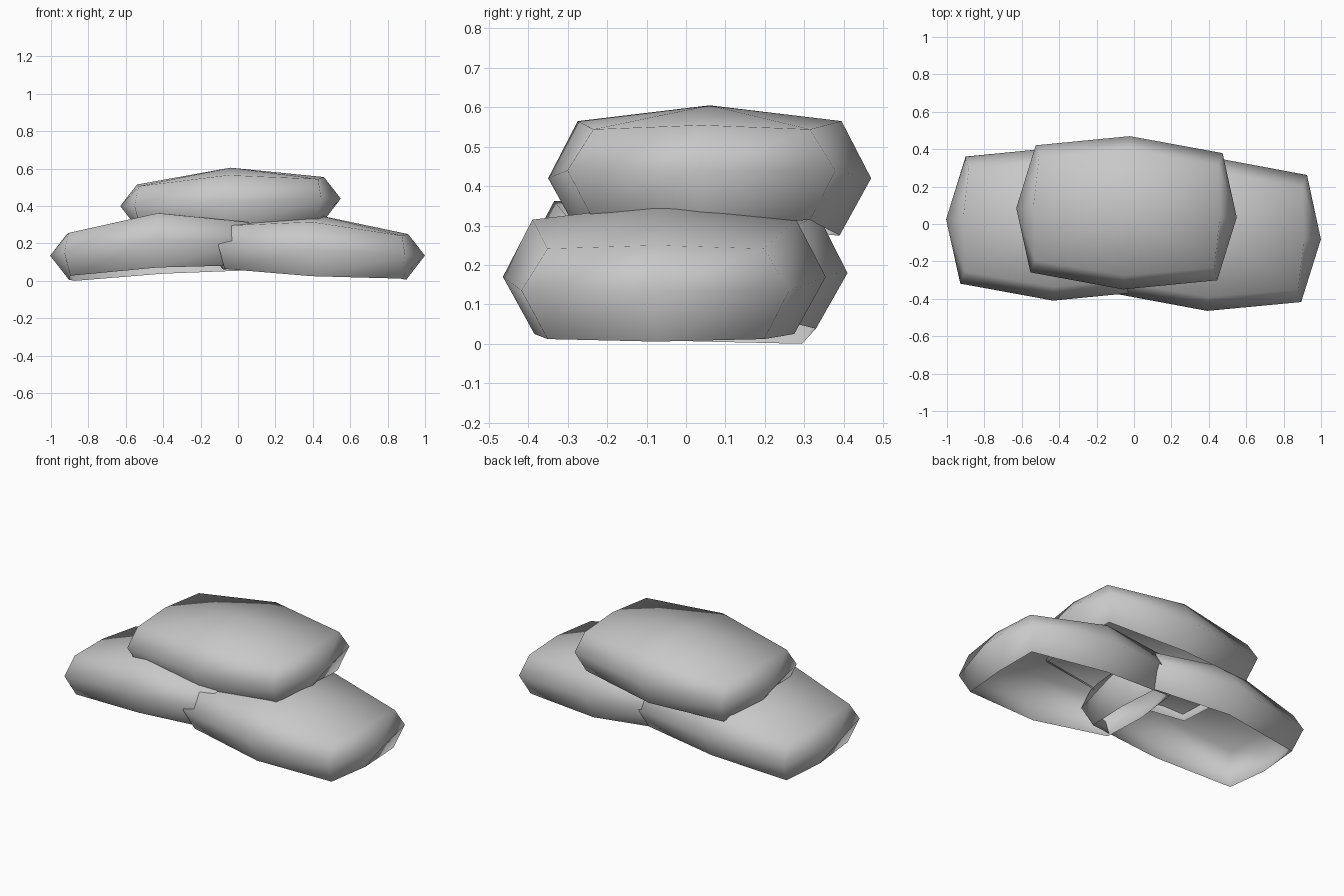
import bpy
import bmesh
import math
from mathutils import Matrix, Vector

cube = bpy.data.objects.get("Cube")
if cube:
    bpy.data.objects.remove(cube, do_unlink=True)

grey = bpy.data.materials.new("plain_grey")
grey.use_nodes = True
colour = (0.58, 0.58, 0.58, 1)
grey.diffuse_color = colour
grey.node_tree.nodes["Principled BSDF"].inputs["Base Color"].default_value = colour

# Each ring of a bag: corner, end middle and side middle as (x, y, height)
RINGS = {
    "rim": ((0.47, 0.275, -0.125), (0.49, 0, -0.13), (0, 0.33, -0.145)),
    "belly": ((0.50, 0.34, 0), (0.59, 0, 0), (0, 0.41, 0)),
    "crown": ((0.48, 0.275, 0.105), (0.50, 0, 0.115), (0, 0.335, 0.145)),
}
AROUND = [(1, 0), (1, 1), (0, 1), (-1, 1), (-1, 0), (-1, -1), (0, -1), (1, -1)]


def make_bag(name, centre, yaw, end_lift, roll=0, bulge=0.185):
    """Open-bottomed cushion; end_lift raises its -x and +x ends."""
    turn = Matrix.Rotation(math.radians(yaw), 3, "Z")
    bm = bmesh.new()

    def add(x, y, z):
        lift = end_lift[1 if x > 0 else 0] * min(abs(x) / 0.5, 1)
        point = Vector((x, y, z + lift - roll * y))
        return bm.verts.new(turn @ point + Vector(centre))

    rings = []
    for corner, end, side in RINGS.values():
        ring = []
        for sx, sy in AROUND:
            x, y, z = corner if sx and sy else end if sx else side
            ring.append(add(sx * x, sy * y, z))
        rings.append(ring)

    # Side walls
    for low, high in zip(rings, rings[1:]):
        for i in range(8):
            j = (i + 1) % 8
            bm.faces.new((low[i], low[j], high[j], high[i]))

    # Puffed top in four quarters
    top = add(0, 0, bulge)
    crown = rings[-1]
    for i in range(0, 8, 2):
        bm.faces.new((top, crown[i], crown[i + 1], crown[(i + 2) % 8]))

    for face in bm.faces:
        face.smooth = True
    mesh = bpy.data.meshes.new(name)
    bm.to_mesh(mesh)
    bm.free()
    mesh.materials.append(grey)
    bag = bpy.data.objects.new(name, mesh)
    bpy.context.collection.objects.link(bag)


# Two bags on the ground, one resting across them
make_bag("lower_left_bag", (0.41, -0.055, 0.17), -2.6, (0.02, -0.035))
make_bag("lower_right_bag", (-0.415, 0, 0.20), -2.4, (-0.065, -0.005), 0.05, 0.165)
make_bag("upper_bag", (-0.04, 0.06, 0.42), -2.4, (-0.02, 0.02))
